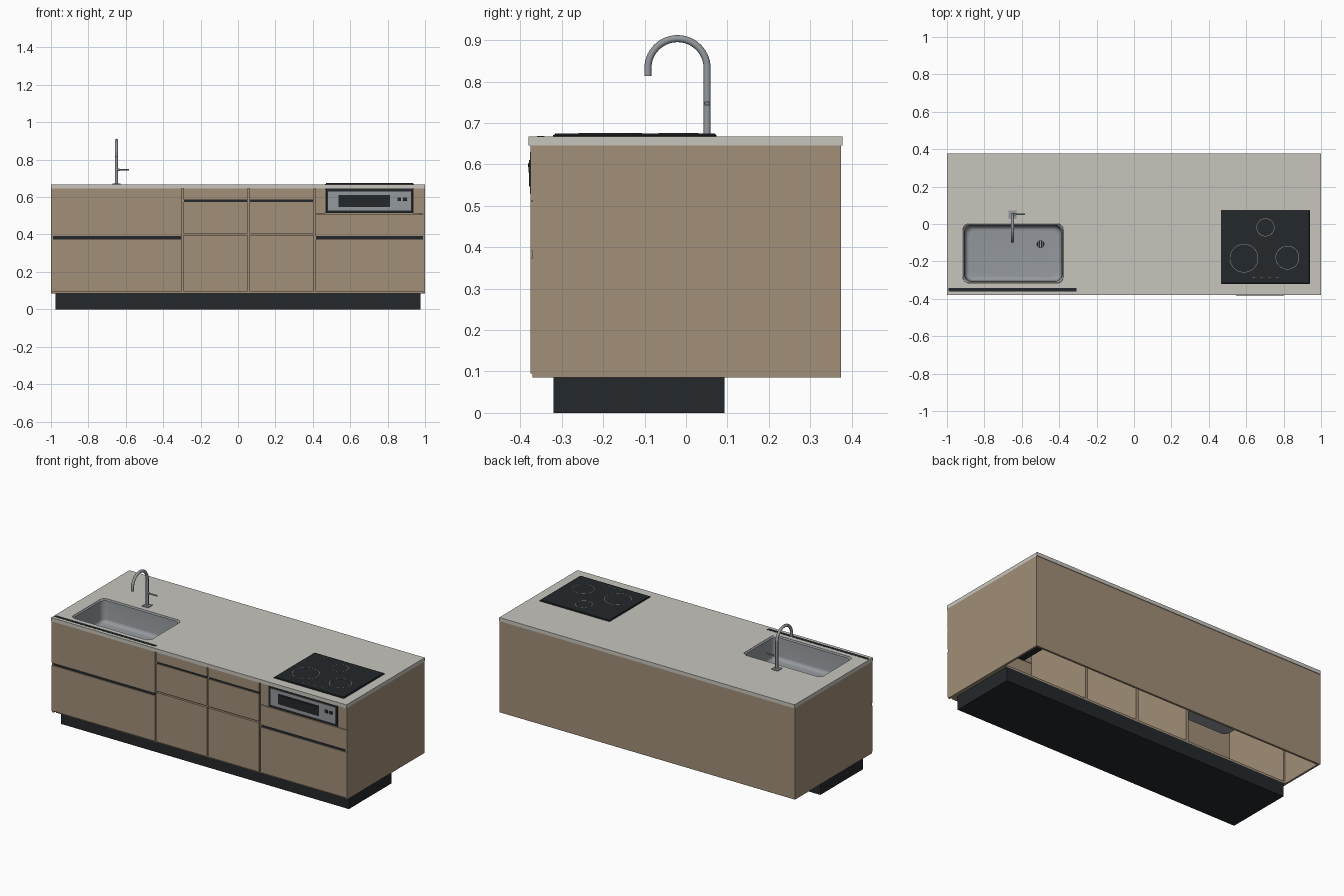
import bpy, bmesh, math
from mathutils import Vector

if "Cube" in bpy.data.objects:
    bpy.data.objects.remove(bpy.data.objects["Cube"])


def mat(name, rgb):
    m = bpy.data.materials.new(name)
    m.diffuse_color = (*rgb, 1)
    m.use_nodes = True
    m.node_tree.nodes["Principled BSDF"].inputs["Base Color"].default_value = m.diffuse_color
    return m


WOOD = mat("wood", (0.36, 0.275, 0.19))
STONE = mat("stone", (0.58, 0.56, 0.51))
BLACK = mat("black", (0.017, 0.021, 0.024))
STEEL = mat("steel", (0.30, 0.32, 0.34))


def finish(name, bm, m, smooth=False):
    bmesh.ops.recalc_face_normals(bm, faces=bm.faces)
    me = bpy.data.meshes.new(name)
    bm.to_mesh(me)
    bm.free()
    ob = bpy.data.objects.new(name, me)
    bpy.context.collection.objects.link(ob)
    me.materials.append(m)
    if smooth:
        bpy.context.view_layer.objects.active = ob
        ob.select_set(True)
        bpy.ops.object.shade_smooth_by_angle(angle=math.radians(35))
        ob.select_set(False)
    return ob


def box(name, x, y, z, m, bevel=0):
    bm = bmesh.new()
    bmesh.ops.create_cube(bm, size=1)
    for v in bm.verts:
        v.co = [a + (b - a) * (c + 0.5) for (a, b), c in zip((x, y, z), v.co)]
    if bevel:
        bmesh.ops.bevel(bm, geom=bm.edges[:], offset=bevel, segments=2, profile=0.5, affect='EDGES')
    return finish(name, bm, m)


def loft(name, rings, m, caps=(True, True), smooth=True):
    bm = bmesh.new()
    rows = [[bm.verts.new(p) for p in r] for r in rings]
    for a, b in zip(rows, rows[1:]):
        for i in range(len(a)):
            j = (i + 1) % len(a)
            bm.faces.new((a[i], a[j], b[j], b[i]))
    if caps[0]:
        bm.faces.new(rows[0])
    if caps[1]:
        bm.faces.new(rows[-1])
    return finish(name, bm, m, smooth)


def rounded(inset, r, z, x0=-0.914, x1=-0.378, y0=-0.315, y1=0.0):
    pts = []
    for k, (sx, sy) in enumerate(((1, 1), (-1, 1), (-1, -1), (1, -1))):
        cx = (x1 - inset - r) if sx > 0 else (x0 + inset + r)
        cy = (y1 - inset - r) if sy > 0 else (y0 + inset + r)
        for i in range(7):
            a = math.pi / 2 * (k + i / 6)
            pts.append((cx + r * math.cos(a), cy + r * math.sin(a), z))
    return pts


def tube(name, path, r, m, n=20):
    # path with a round section; the section's side axis stays constant
    path = [Vector(p) for p in path]
    t0 = (path[1] - path[0]).normalized()
    side = Vector((1, 0, 0)) if abs(t0.x) < 0.5 else Vector((0, 1, 0))
    rings = []
    for i, p in enumerate(path):
        t = (path[min(i + 1, len(path) - 1)] - path[max(i - 1, 0)]).normalized()
        up = t.cross(side)
        rings.append([p + r * (math.cos(2 * math.pi * k / n) * side + math.sin(2 * math.pi * k / n) * up)
                      for k in range(n)])
    return loft(name, rings, m)


# carcass: plinth, outer panels, inner dividers and floor
box("plinth", (-0.975, 0.975), (-0.32, 0.093), (0, 0.085), BLACK)
for s, n in ((-1, "left"), (1, "right")):
    box(n + "_side_panel", sorted((s * 0.988, s * 1.0)), (-0.371, 0.370), (0.085, 0.645), WOOD)
    box(n + "_inner_side", sorted((s * 0.976, s * 0.988)), (-0.36, 0.093), (0.085, 0.645), WOOD)
box("back_panel", (-1, 1), (0.361, 0.374), (0.085, 0.645), WOOD)
SPLITS = (-0.296, 0.056, 0.41)
for i, x in enumerate(SPLITS):
    box(f"divider_{i}", (x - 0.009, x + 0.009), (-0.366, 0.093), (0.086, 0.645), WOOD)
box("cabinet_floor", (-0.976, 0.976), (-0.365, 0.093), (0.085, 0.097), WOOD)

# drawer fronts by column: x range and list of z ranges
G = 0.005
columns = (
    (-1.0, SPLITS[0] - G, ((0.095, 0.374), (0.391, 0.645))),
    (SPLITS[0] + G, SPLITS[1] - G, ((0.095, 0.396), (0.405, 0.573), (0.587, 0.645))),
    (SPLITS[1] + G, SPLITS[2] - G, ((0.095, 0.396), (0.405, 0.573), (0.587, 0.645))),
    (SPLITS[2] + G, 1.0, ((0.095, 0.374), (0.391, 0.510))),
)
for c, (x0, x1, rows) in enumerate(columns):
    for r, zs in enumerate(rows):
        box(f"drawer_front_{c}_{r}", (x0, x1), (-0.375, -0.361), zs, WOOD)
box("oven_filler_left", (0.415, 0.468), (-0.375, -0.361), (0.513, 0.645), WOOD)
box("oven_filler_right", (0.938, 1.0), (-0.375, -0.361), (0.513, 0.645), WOOD)

# recessed dark grip channels behind the gaps, wood rail behind the thin gap
for i, (x0, x1, z) in enumerate(((-0.988, -0.303, 0.382), (-0.290, 0.050, 0.580),
                                 (0.062, 0.404, 0.580), (0.417, 0.988, 0.382))):
    box(f"grip_channel_{i}", (x0, x1), (-0.370, -0.345), (z - 0.012, z + 0.012), BLACK)
box("middle_rail", (-0.29, 0.404), (-0.361, -0.35), (0.385, 0.415), WOOD)
box("counter_strip", (-0.992, -0.308), (-0.360, -0.342), (0.655, 0.6685), BLACK)

# worktop with a rounded sink opening
top = box("worktop", (-1, 1), (-0.38, 0.378), (0.645, 0.667), STONE)
cutter = loft("sink_cutter", [rounded(0, 0.03, 0.6), rounded(0, 0.03, 0.7)], STONE, smooth=False)
cutter.hide_render = True
cutter.hide_viewport = True
mod = top.modifiers.new("sink_hole", 'BOOLEAN')
mod.object = cutter
mod.solver = 'EXACT'

# sink basin: inner wall, filleted floor, then outer shell as one loft
fillet = [(0.012 + 0.022 * (1 - math.cos(a)), 0.550 - 0.022 * math.sin(a))
          for a in [math.pi / 2 * k / 5 for k in range(6)]]
inner = [rounded(0.001, 0.03, 0.666), rounded(0.008, 0.034, 0.660)]
inner += [rounded(d, 0.036, z) for d, z in fillet]
outer = [rounded(0.02, 0.036, 0.523), rounded(0.005, 0.036, 0.545), rounded(0.001, 0.03, 0.640)]
loft("sink_basin", outer[:1] + outer[1:] + inner, STEEL)


def disc(name, x, y, z0, z1, r, m, n=32):
    ring = lambda z: [(x + r * math.cos(2 * math.pi * k / n), y + r * math.sin(2 * math.pi * k / n), z)
                      for k in range(n)]
    return loft(name, [ring(z0), ring(z1)], m)


# drain with slotted cover
disc("drain_flange", -0.50, -0.108, 0.51, 0.530, 0.027, STEEL)
disc("drain_cup", -0.50, -0.108, 0.50, 0.531, 0.021, BLACK)
for i in range(3):
    o = (i - 1) * 0.012
    box(f"drain_bar_{i}", (-0.502 + o, -0.498 + o), (-0.126, -0.09), (0.53, 0.533), STEEL)

# tap: base plate, gooseneck and side lever
TX, R, CY, CZ = -0.65, 0.0715, -0.0205, 0.832
box("tap_base", (TX - 0.021, TX + 0.021), (CY + R - 0.021, CY + R + 0.021), (0.667, 0.673), STEEL, 0.001)
arc = [(TX, CY + R * math.cos(math.pi * k / 28), CZ + R * math.sin(math.pi * k / 28)) for k in range(29)]
tube("tap_spout", [(TX, CY + R, 0.668)] + arc + [(TX, CY - R, 0.813)], 0.0085, STEEL)
tube("tap_lever", [(TX, CY + R, 0.747), (TX + 0.067, CY + R, 0.747)], 0.0042, STEEL, 14)
tube("tap_lever_hub", [(TX, CY + R, 0.747), (TX + 0.016, CY + R, 0.747)], 0.0065, STEEL, 14)

# hob with thin burner rings and control marks
box("hob_frame", (0.466, 0.941), (-0.321, 0.074), (0.66, 0.6705), BLACK, 0.001)
box("hob_glass", (0.470, 0.937), (-0.317, 0.070), (0.668, 0.6745), BLACK, 0.0015)
for i, (x, y, r) in enumerate(((0.703, -0.018, 0.047), (0.588, -0.183, 0.075), (0.820, -0.180, 0.062))):
    n = 48
    rings = [[(x + q * math.cos(2 * math.pi * k / n), y + q * math.sin(2 * math.pi * k / n), z)
              for k in range(n)] for q, z in ((r - 0.0012, 0.674), (r - 0.0012, 0.6755),
                                              (r + 0.0012, 0.6755), (r + 0.0012, 0.674))]
    loft(f"burner_ring_{i}", rings, BLACK if i < 0 else STEEL, (False, False), False)
for i in range(4):
    x = 0.64 + 0.042 * i
    box(f"hob_mark_{i}", (x - 0.006, x + 0.006), (-0.289, -0.286), (0.674, 0.675), STEEL)

# grill drawer below the hob: body, steel fascia, window and buttons
box("grill_body", (0.470, 0.936), (-0.374, -0.05), (0.514, 0.645), BLACK)
box("grill_fascia", (0.482, 0.925), (-0.377, -0.37), (0.528, 0.630), STEEL, 0.001)
box("grill_window", (0.537, 0.812), (-0.3785, -0.37), (0.547, 0.610), BLACK)
box("grill_handle", (0.545, 0.804), (-0.381, -0.375), (0.593, 0.603), BLACK, 0.001)
for i, x in enumerate((0.862, 0.893)):
    box(f"grill_button_{i}", (x - 0.010, x + 0.010), (-0.380, -0.37), (0.580, 0.599), BLACK, 0.001)
